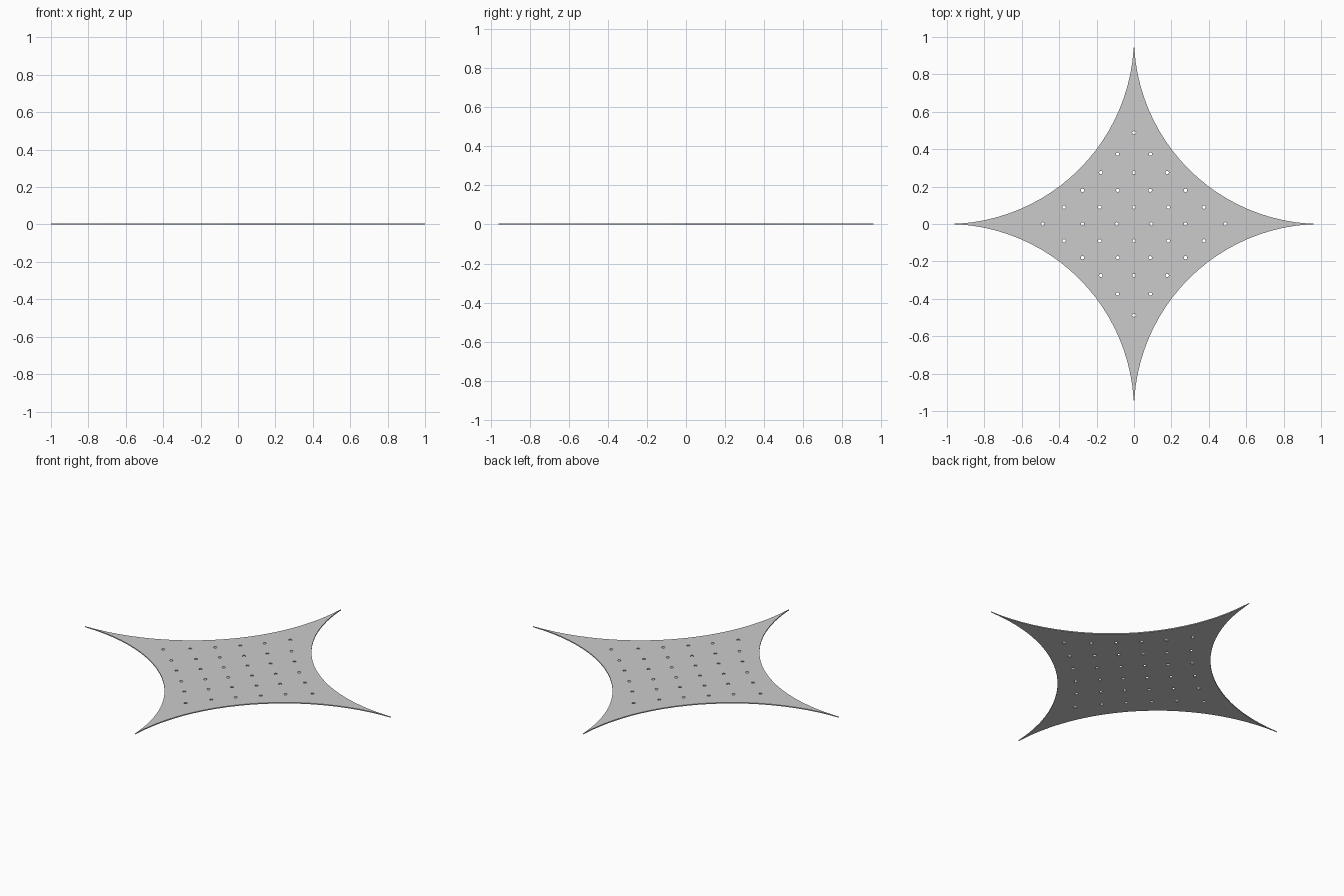
import bpy
from math import sin, cos, pi

if "Cube" in bpy.data.objects:
    bpy.data.objects.remove(bpy.data.objects["Cube"])

T = 0.006           # plate thickness
TIP_X, TIP_Y = 1.0, 0.96
N = 24              # segments per concave side
HOLE_R, HOLE_SIDES = 0.0095, 8

curve = bpy.data.curves.new("star_plate", "CURVE")
curve.dimensions = "2D"
curve.fill_mode = "BOTH"
curve.extrude = T / 2


def add_loop(points):
    s = curve.splines.new("POLY")
    s.points.add(len(points) - 1)
    for p, (x, y) in zip(s.points, points):
        p.co = (x, y, 0, 1)
    s.use_cyclic_u = True


# Outline: four concave arcs meeting in sharp tips
quarter = [(1 - sin(pi / 2 * i / N), 1 - cos(pi / 2 * i / N)) for i in range(N + 1)]
quarter[0] = (TIP_X, 0)
quarter[-1] = (0, TIP_Y)
q1 = quarter[:-1]
q2 = [(-x, y) for x, y in reversed(quarter)][:-1]
q3 = [(-x, -y) for x, y in quarter][:-1]
q4 = [(x, -y) for x, y in reversed(quarter)][:-1]
add_loop(q1 + q2 + q3 + q4)

# Small through holes in a diagonal grid, listed for one quadrant and mirrored
rows = {0: (0.092, 0.275, 0.488), 0.09: (0, 0.183, 0.374), 0.18: (0.087, 0.275),
        0.275: (0, 0.177), 0.374: (0.088,), 0.488: (0,)}
centres = {(sx * x, sy * y) for y, xs in rows.items() for x in xs
           for sx in (1, -1) for sy in (1, -1)}
for cx, cy in sorted(centres):
    add_loop([(cx + HOLE_R * cos(2 * pi * k / HOLE_SIDES),
               cy + HOLE_R * sin(2 * pi * k / HOLE_SIDES)) for k in range(HOLE_SIDES)])

# Turn the filled profile into a mesh plate standing on z = 0
plate = bpy.data.objects.new("star_plate", curve)
plate.location.z = T / 2
bpy.context.collection.objects.link(plate)
bpy.context.view_layer.objects.active = plate
plate.select_set(True)
bpy.ops.object.convert(target="MESH")
bpy.context.object.name = "star_plate"
for poly in bpy.context.object.data.polygons:
    poly.use_smooth = False
